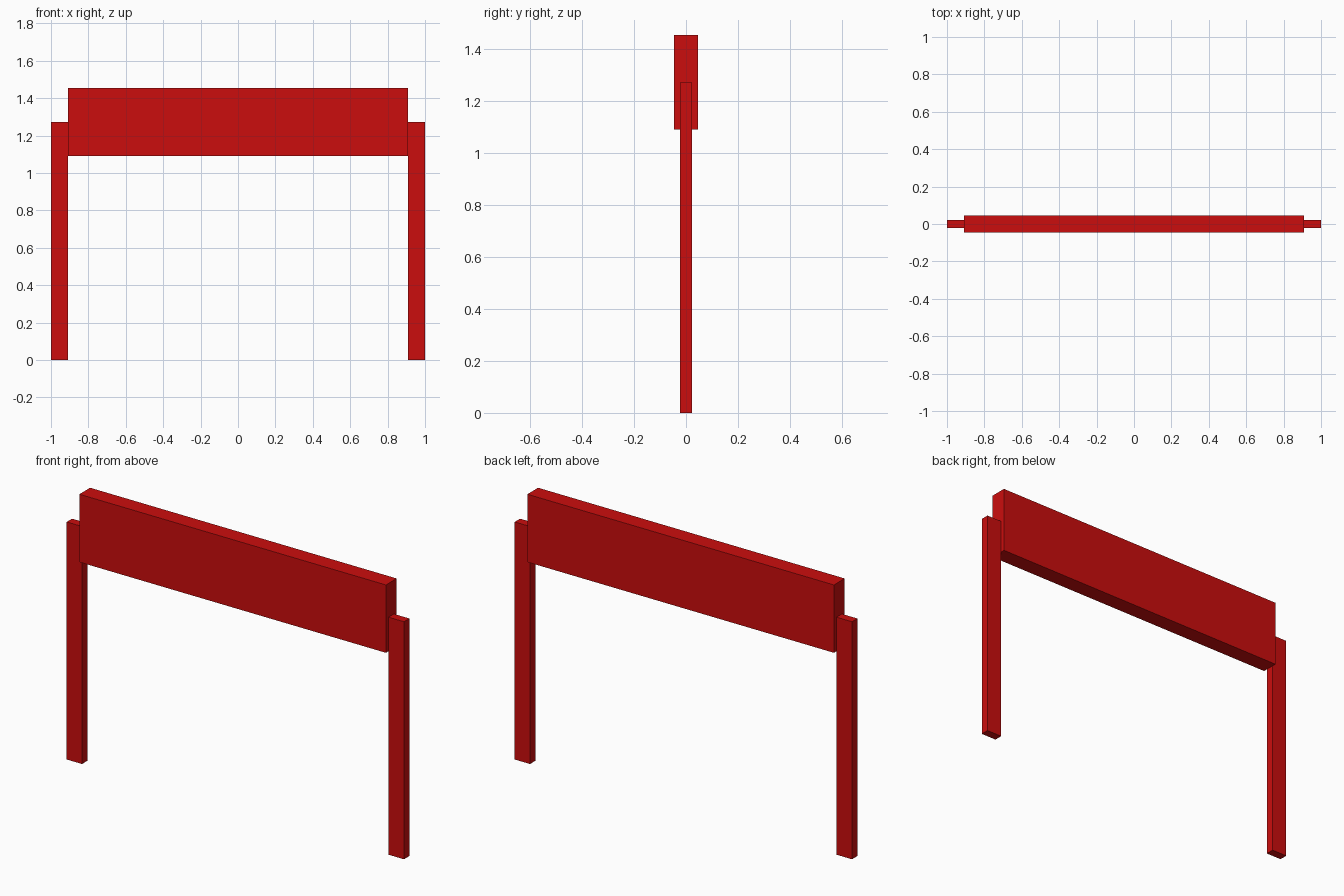
import bpy

default_cube = bpy.data.objects.get("Cube")
if default_cube:
    bpy.data.objects.remove(default_cube, do_unlink=True)

# Single painted finish
RED = (0.6, 0.004, 0.004, 1)
red_paint = bpy.data.materials.new("red_paint")
red_paint.use_nodes = True
red_paint.diffuse_color = RED
red_paint.node_tree.nodes["Principled BSDF"].inputs["Base Color"].default_value = RED


def box(name, low, high):
    """Add a box spanning two opposite corners."""
    centre = [(a + b) / 2 for a, b in zip(low, high)]
    bpy.ops.mesh.primitive_cube_add(size=1, location=centre)
    part = bpy.context.object
    part.name = name
    part.scale = [b - a for a, b in zip(low, high)]
    bpy.ops.object.transform_apply(location=False, rotation=False, scale=True)
    part.data.materials.append(red_paint)
    return part


half_width = 1.0
beam_half = 0.909
beam_depth = 0.0455
post_depth = 0.0227

# Wide board carried between the posts
box("cross_board", (-beam_half, -beam_depth, 1.091), (beam_half, beam_depth, 1.4545))

# Upright posts butting against the board ends
for name, inner, outer in (("left_post", beam_half, half_width),
                           ("right_post", -half_width, -beam_half)):
    box(name, (inner, -post_depth, 0), (outer, post_depth, 1.273))
